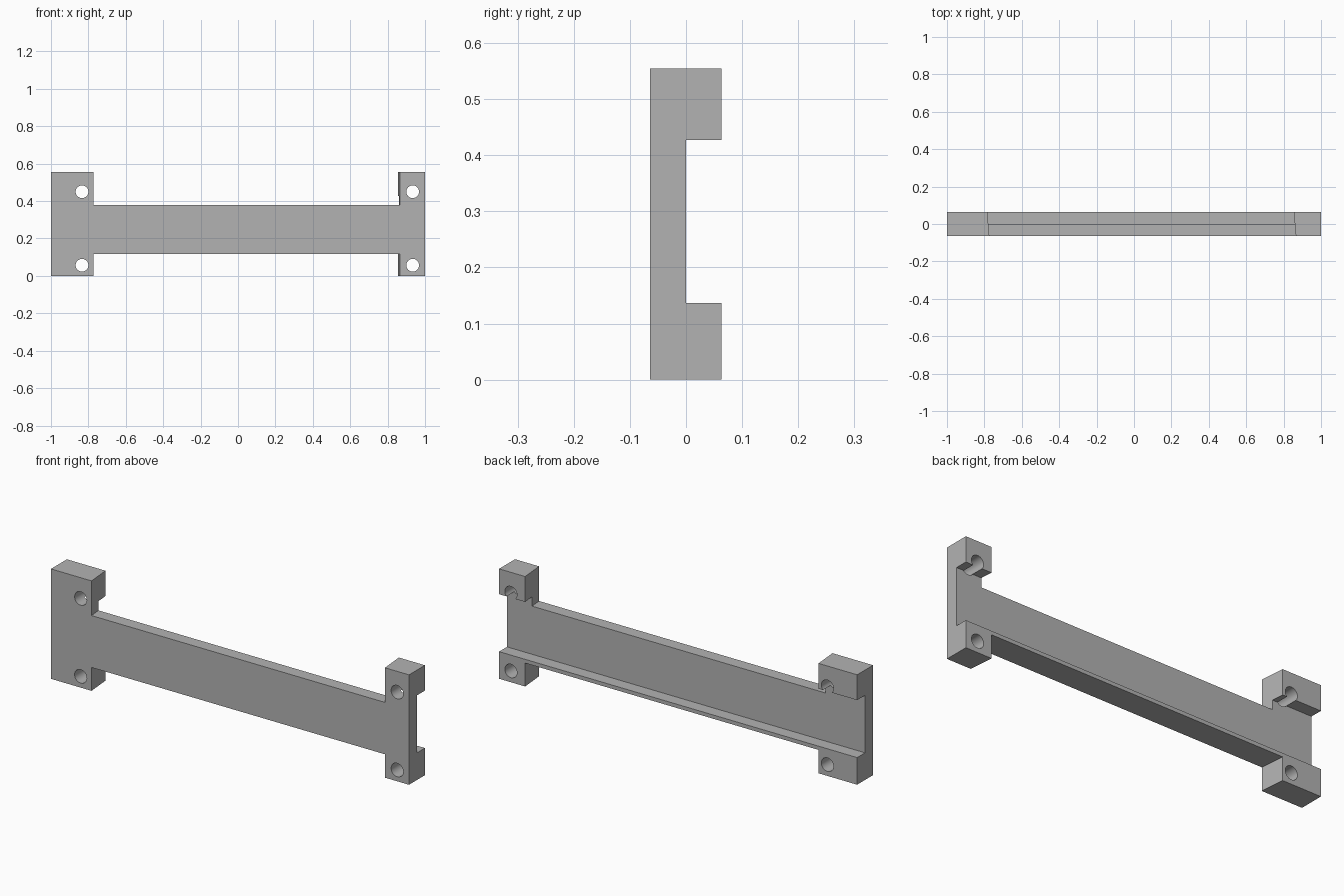
import bpy
import bmesh
from math import pi
from mathutils import Vector

cube = bpy.data.objects.get("Cube")
if cube:
    bpy.data.objects.remove(cube, do_unlink=True)

grey = bpy.data.materials.new("plain grey")
grey.use_nodes = True
colour = (0.45, 0.45, 0.45, 1)
grey.diffuse_color = colour
grey.node_tree.nodes["Principled BSDF"].inputs["Base Color"].default_value = colour

FRONT, BACK, TOP = -0.064, 0.063, 0.555


def prism(name, points, direction):
    """Extrude a closed outline along a direction."""
    bm = bmesh.new()
    face = bm.faces.new([bm.verts.new(p) for p in points])
    out = bmesh.ops.extrude_face_region(bm, geom=[face])
    moved = [v for v in out["geom"] if isinstance(v, bmesh.types.BMVert)]
    bmesh.ops.translate(bm, verts=moved, vec=Vector(direction))
    bmesh.ops.recalc_face_normals(bm, faces=bm.faces)
    mesh = bpy.data.meshes.new(name)
    bm.to_mesh(mesh)
    bm.free()
    mesh.materials.append(grey)
    obj = bpy.data.objects.new(name, mesh)
    bpy.context.collection.objects.link(obj)
    return obj


def cut(target, cutter):
    """Subtract the cutter and remove it."""
    cutter.hide_render = True
    mod = target.modifiers.new("cut", "BOOLEAN")
    mod.operation = "DIFFERENCE"
    mod.solver = "EXACT"
    mod.object = cutter
    bpy.context.view_layer.objects.active = target
    bpy.ops.object.modifier_apply(modifier=mod.name)
    bpy.data.objects.remove(cutter, do_unlink=True)


# Channel-shaped bar running the full length
profile = [(FRONT, 0), (BACK, 0), (BACK, 0.137), (0, 0.137),
           (0, 0.427), (BACK, 0.427), (BACK, TOP), (FRONT, TOP)]
bracket = prism("mounting_bracket", [(-1, y, z) for y, z in profile], (2, 0, 0))

# Openings above and below the beam, with slightly slanted ends
for low, high in ((0.38, 0.7), (-0.1, 0.118)):
    slant = [(-0.773, -0.07), (0.866, -0.07), (0.854, 0.07), (-0.785, 0.07)]
    cut(bracket, prism("opening_cutter", [(x, y, low) for x, y in slant],
                       (0, 0, high - low)))

# Screw holes through the four lugs
for x in (-0.834, 0.934):
    for z in (0.057, 0.45):
        bpy.ops.mesh.primitive_cylinder_add(vertices=40, radius=0.034, depth=0.4,
                                            location=(x, 0, z), rotation=(pi / 2, 0, 0))
        hole = bpy.context.object
        hole.name = "hole_cutter"
        hole.data.materials.append(grey)
        cut(bracket, hole)

# Smooth hole walls, sharp edges elsewhere
bpy.ops.object.select_all(action="DESELECT")
bracket.select_set(True)
bpy.context.view_layer.objects.active = bracket
bpy.ops.object.shade_smooth_by_angle(angle=pi / 6)
